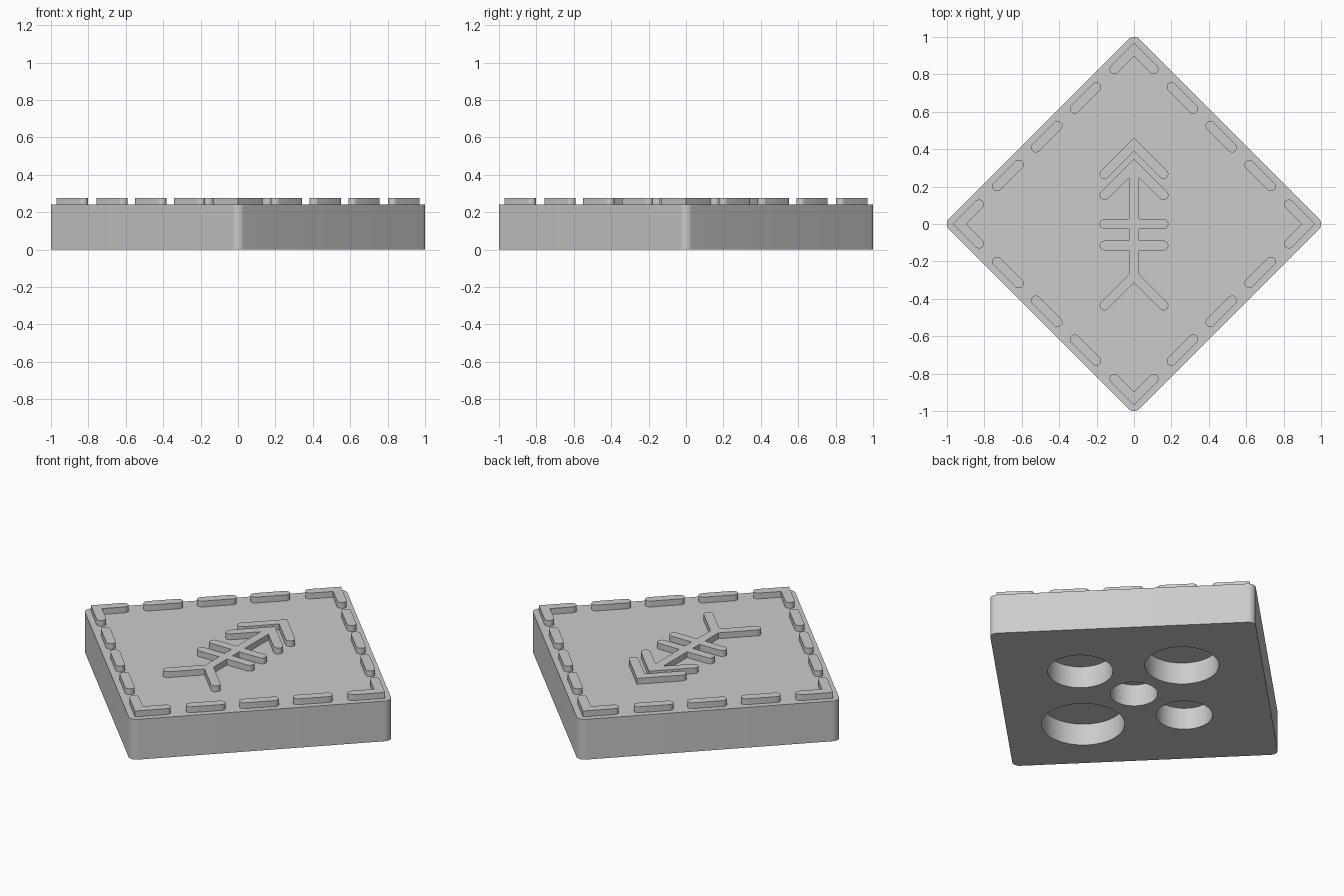
import bpy, bmesh
from math import pi, cos, sin
from mathutils import Vector, Matrix

cube = bpy.data.objects.get("Cube")
if cube:
    bpy.data.objects.remove(cube, do_unlink=True)

SLAB_TOP, RIB_TOP = 0.24, 0.275
RIB = 0.026       # half width of the raised ribs
CORNER = 0.042    # slab corner radius
EDGE = 0.933      # distance of the border ribs along the axes

grey = bpy.data.materials.new("plain_grey")
grey.use_nodes = True
grey.diffuse_color = (0.6, 0.6, 0.6, 1)
grey.node_tree.nodes["Principled BSDF"].inputs["Base Color"].default_value = (0.6, 0.6, 0.6, 1)


def prism(name, outlines, z0, z1):
    """Extrude closed outlines straight up into one object."""
    bm = bmesh.new()
    for outline in outlines:
        face = bm.faces.new([bm.verts.new((p.x, p.y, z0)) for p in outline])
        top = bmesh.ops.extrude_face_region(bm, geom=[face])["geom"]
        verts = [v for v in top if isinstance(v, bmesh.types.BMVert)]
        bmesh.ops.translate(bm, verts=verts, vec=(0, 0, z1 - z0))
        if not face.is_valid or not any(f is face for f in bm.faces):
            continue
    bmesh.ops.holes_fill(bm, edges=[e for e in bm.edges if e.is_boundary])
    bmesh.ops.recalc_face_normals(bm, faces=bm.faces)
    mesh = bpy.data.meshes.new(name)
    bm.to_mesh(mesh)
    bm.free()
    mesh.materials.append(grey)
    obj = bpy.data.objects.new(name, mesh)
    bpy.context.collection.objects.link(obj)
    return obj


def arc(centre, radius, start, sweep, steps):
    return [Vector(centre) + radius * Vector((cos(start + sweep * i / steps),
                                              sin(start + sweep * i / steps)))
            for i in range(steps + 1)]


def stroke(path):
    """Outline of a path with mitred bends and round ends."""
    points = [Vector(p) for p in path]
    outline = []
    for side in (points, points[::-1]):
        dirs = [(b - a).normalized() for a, b in zip(side, side[1:])]
        for p, d, e in zip(side[1:], dirs, dirs[1:]):
            n, m = Vector((-d.y, d.x)), Vector((-e.y, e.x))
            outline.append(p + (n + m) * RIB / (1 + n.dot(m)))
        heading = Vector((1, 0)).angle_signed(dirs[-1])
        outline += arc(side[-1], RIB, pi / 2 - heading, -pi, 10)
    return outline


def combine(obj, others, operation):
    """Apply a boolean with each helper, then remove the helpers."""
    for other in others:
        other.hide_render = True
        mod = obj.modifiers.new("combine", "BOOLEAN")
        mod.operation, mod.solver, mod.object = operation, "EXACT", other
    graph = bpy.context.evaluated_depsgraph_get()
    graph.update()
    mesh = bpy.data.meshes.new_from_object(obj.evaluated_get(graph))
    obj.modifiers.clear()
    obj.data = mesh
    for other in others:
        bpy.data.objects.remove(other, do_unlink=True)


# Diamond slab with rounded corners
outline = []
for k in range(4):
    a = k * pi / 2
    outline += arc(((1 - CORNER) * cos(a), (1 - CORNER) * sin(a)), CORNER, a - pi / 4, pi / 2, 10)
slab = prism("slab", [outline], 0, SLAB_TOP)

# Round pockets underneath: a small one in the middle, four growing ones around it
MIDDLE, GAP, DEPTH = 0.128, 0.075, 0.13
pockets = [((0, 0), MIDDLE)]
for (x, y), r in (((-1, 0), 0.152), ((1, 0), 0.176), ((0, 1), 0.2), ((0, -1), 0.224)):
    reach = MIDDLE + GAP + r
    pockets.append(((x * reach, y * reach), r))
cutters = [prism("pocket_cutter", [arc(c, r, 0, 2 * pi * 63 / 64, 63)], -0.1, DEPTH)
           for c, r in pockets]
combine(slab, cutters, "DIFFERENCE")

# Border: an angled rib at each corner and three dashes along each side
LEG, HALF = 0.105, 0.058
paths = [[(-LEG, EDGE - LEG), (0, EDGE), (LEG, EDGE - LEG)]]
for c in (0.259, EDGE / 2, EDGE - 0.259):
    paths.append([(c - HALF, EDGE - c + HALF), (c + HALF, EDGE - c - HALF)])
ribs = []
for k in range(4):
    turn = Matrix.Rotation(k * pi / 2, 2)
    ribs += [stroke([turn @ Vector(p) for p in path]) for path in paths]
border = prism("border_ribs", ribs, SLAB_TOP - 0.01, RIB_TOP)

# Arrow: loose tip chevron, and a stem carrying a head, two bars and a tail
ARM = 0.158


def chevron(y):
    return stroke([(-ARM, y - ARM), (0, y), (ARM, y - ARM)])


def raised(name, shape):
    return prism(name, [shape], SLAB_TOP - 0.01, RIB_TOP)


tip = raised("arrow_tip", chevron(0.425))
arrow = raised("arrow_stem", stroke([(0, -0.278), (0, 0.312)]))
parts = [raised("arrow_part", chevron(y)) for y in (0.312, -0.278)]
parts += [raised("arrow_part", stroke([(-ARM, y), (ARM, y)])) for y in (0, -0.115)]
combine(arrow, parts, "UNION")

# Smooth the round walls, keep the edges sharp
bpy.ops.object.select_all(action="DESELECT")
for obj in (slab, border, tip, arrow):
    obj.select_set(True)
bpy.context.view_layer.objects.active = slab
bpy.ops.object.shade_smooth_by_angle()
